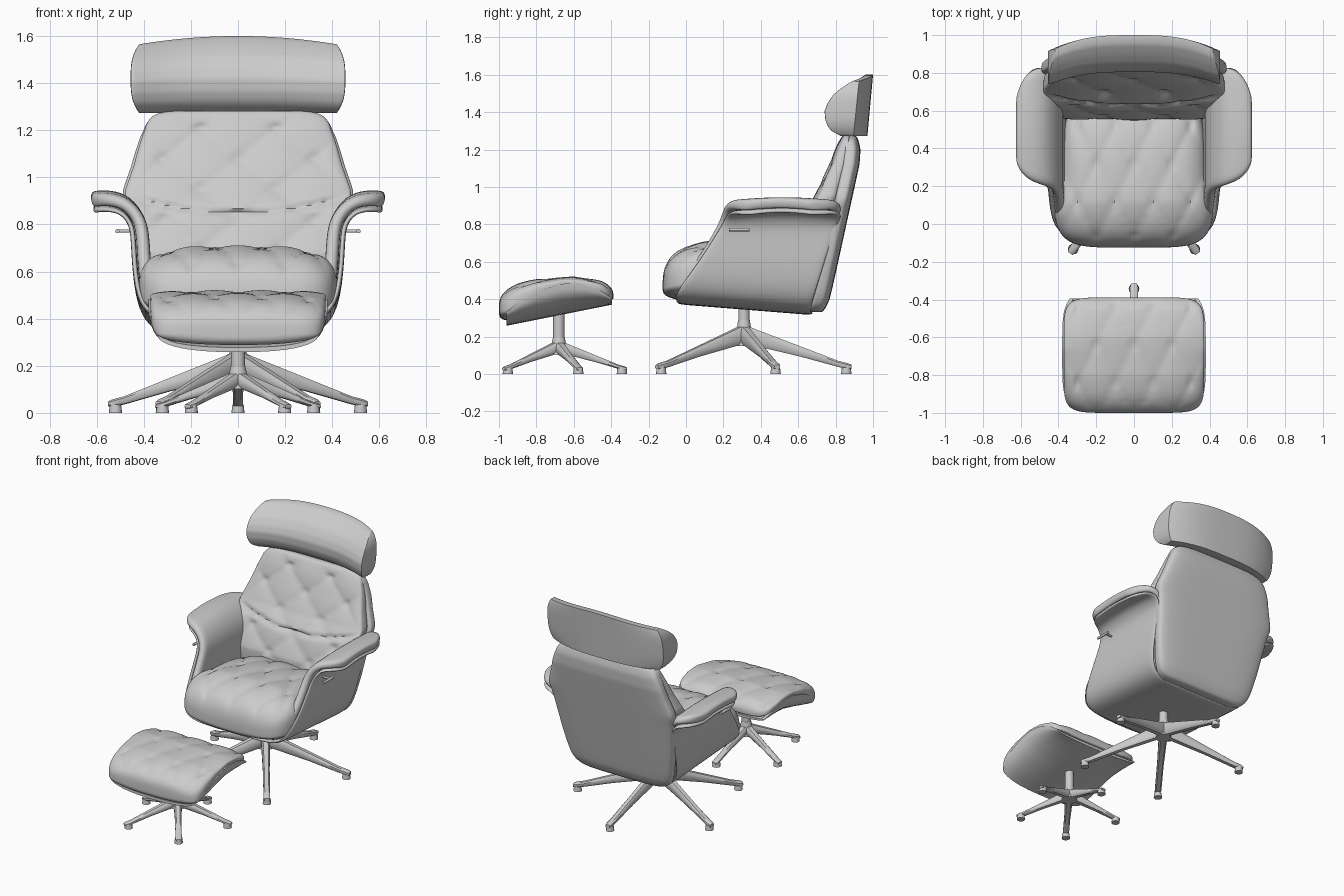
import bpy, bmesh
from math import sin, cos, pi, radians, exp, hypot
from mathutils import Matrix, Vector

if "Cube" in bpy.data.objects:
    bpy.data.objects.remove(bpy.data.objects["Cube"])


def interp(table, t):
    """Piecewise-linear lookup in a list of (t, value) pairs."""
    if t <= table[0][0]:
        return table[0][1]
    for (a, va), (b, vb) in zip(table, table[1:]):
        if t <= b:
            return va + (vb - va) * (t - a) / (b - a)
    return table[-1][1]


def loft(name, rings, subdiv=0, angle=50):
    """Skin closed rings; ring halves mirror each other so the caps are quad strips."""
    bm = bmesh.new()
    vs = [[bm.verts.new(p) for p in r] for r in rings]
    n = len(vs[0])
    for a, b in zip(vs, vs[1:]):
        for i in range(n):
            bm.faces.new((a[i], a[(i + 1) % n], b[(i + 1) % n], b[i]))
    for r in (vs[0], vs[-1]):
        for i in range(n // 2 - 1):
            bm.faces.new((r[i], r[i + 1], r[n - 2 - i], r[n - 1 - i]))
    bmesh.ops.recalc_face_normals(bm, faces=bm.faces)
    return finish(name, bm, subdiv, angle)


def finish(name, bm, subdiv=0, angle=50):
    me = bpy.data.meshes.new(name)
    bm.to_mesh(me)
    bm.free()
    me.polygons.foreach_set("use_smooth", [True] * len(me.polygons))
    if not subdiv:
        me.set_sharp_from_angle(angle=radians(angle))
    ob = bpy.data.objects.new(name, me)
    bpy.context.collection.objects.link(ob)
    if subdiv:
        m = ob.modifiers.new("smooth", 'SUBSURF')
        m.levels = m.render_levels = subdiv
    return ob


def sup(s, n):
    return max(0.0, 1 - abs(s) ** n) ** (1 / n)


def cushion(name, a0, a1, w, low, mid, high, ends=(5, 3), side=(3.5, 2.2),
            relief=None, upright=False, na=64, nx=56):
    """Pillow along axis a; low/mid/high are height functions, relief adds tufting."""
    rings = []
    for j in range(na + 1):
        s = 0.999 * sin(pi / 2 * (2 * j / na - 1))
        a = (a0 + a1) / 2 + (a1 - a0) / 2 * s
        ew, eh = sup(s, ends[0]), sup(s, ends[1])
        ring = []
        for top in (1, 0):
            for i in range(nx):
                k = (2 * i + 1) / nx - 1
                u = sin(pi / 2 * (k if top else -k))
                x, m = w(a) * ew * u, mid(a)
                h = m + ((high if top else low)(a) - m) * eh * sup(u, side[1 - top])
                if top and relief:
                    h += relief(x, a) * min(1, (1 - abs(u)) * 5) * min(1, (1 - abs(s)) * 6)
                ring.append((x, -h, a) if upright else (x, a, h))
        rings.append(ring)
    return loft(name, rings)


def tufts(cx, ca, dx, da, depth):
    """Diamond button pattern: creases between buttons plus a dimple at each one."""
    def f(x, a):
        p, q = (x - cx) / dx + (a - ca) / da, (x - cx) / dx - (a - ca) / da
        sp, sq = abs(sin(pi * p)), abs(sin(pi * q))
        return -depth * (1 - (sp * sq) ** 0.5) - depth * exp(-(sp * sp + sq * sq) / 0.12)
    return f


def box_loft(name, stations, place):
    """Tapered rounded bar; stations are (r, half width, z low, z high)."""
    rings = []
    for r, hw, z0, z1 in stations:
        c, h = (z0 + z1) / 2, (z1 - z0) / 2
        pts = [(1, .5), (.6, 1), (-.6, 1), (-1, .5), (-1, -.5), (-.6, -1), (.6, -1), (1, -.5)]
        rings.append([place @ Vector((r, hw * p, c + h * q)) for p, q in pts])
    return loft(name, rings, angle=40)


def cylinder(name, p0, p1, r0, r1, seg=24):
    p0, p1 = Vector(p0), Vector(p1)
    bm = bmesh.new()
    m = Matrix.Translation((p0 + p1) / 2) @ (p1 - p0).to_track_quat('Z', 'Y').to_matrix().to_4x4()
    bmesh.ops.create_cone(bm, cap_ends=True, segments=seg, radius1=r0, radius2=r1,
                          depth=(p1 - p0).length, matrix=m)
    return finish(name, bm)


# Five-legged star bases
def star_base(prefix, y, reach, zs, top):
    st = [(0, .034, .15, .26), (.06, .028, .145, .235), (.3, .022, .088, .143),
          (.5, .022, .033, .066), (.555, .021, .02, .052), (.572, .016, .022, .044)]
    st = [(r * reach / .572, hw * (.8 + .2 * zs), a * zs + .005, b * zs + .005) for r, hw, a, b in st]
    for i in range(5):
        ang = pi / 2 + i * 2 * pi / 5
        box_loft(f"{prefix}_leg_{i}", st, Matrix.Translation((0, y, 0)) @ Matrix.Rotation(ang, 4, 'Z'))
        fx, fy = (reach - .028) * cos(ang), y + (reach - .028) * sin(ang)
        cylinder(f"{prefix}_foot_{i}", (fx, fy, 0), (fx, fy, .035), .028, .024, 16)
    cylinder(f"{prefix}_hub", (0, y, .15 * zs), (0, y, .29 * zs), .052, .031)
    cylinder(f"{prefix}_column", (0, y, .2 * zs), (0, y, top), .03, .03)


star_base("chair", .31, .575, 1, .38)
star_base("ottoman", -.68, .365, .68, .33)

# Seat and arm shell: half profile rows of (x, z, front y, back y)
half = [(.0, .345, -.05, .68), (.2, .345, -.05, .68), (.33, .362, -.06, .67), (.40, .41, -.05, .68),
        (.435, .50, .0, .71), (.45, .62, .08, .75), (.455, .74, .155, .79), (.463, .80, .195, .815),
        (.50, .842, .215, .835), (.55, .852, .24, .82), (.59, .85, .28, .76), (.612, .845, .34, .67)]
prof = [(-x, z, f, b) for x, z, f, b in half[:0:-1]] + half


def tub(name, t0, t1, grow):
    def point(i, t, v):
        x, z, f, b = prof[i]
        p, q = prof[max(i - 1, 0)], prof[min(i + 1, len(prof) - 1)]
        dx, dz = q[0] - p[0], q[1] - p[1]
        length = hypot(dx, dz)
        y = f - grow + (b - f + grow) * v
        tilt = (.30 - y) * .08 * max(0, min(1, (.6 - z) / .25))
        crown = .015 * sin(pi * v) if z > .8 else 0
        return (x - dz / length * t, y, z + dx / length * t + tilt + crown)
    n = len(prof)
    loft(name, [[point(i, t0, j / 9) for i in range(n)] +
                [point(i, t1, j / 9) for i in reversed(range(n))] for j in range(10)], subdiv=2)


tub("arm_shell", 0, .022, 0)
tub("arm_padding", .024, .08, .015)

# Seat cushion
cushion("seat_cushion", -.125, .66,
        lambda a: interp([(-.12, .42), (.05, .425), (.25, .39), (.66, .37)], a),
        lambda a: .375, lambda a: interp([(-.12, .46), (.1, .52), (.6, .5)], a),
        lambda a: interp([(-.12, .70), (.12, .715), (.6, .68)], a),
        relief=tufts(.1, .12, .2, .4, .013))

# Backrest shell and padding (heights measured towards the front)
rear = [(.33, .745), (.40, .77), (1.12, .928), (1.2, .935), (1.28, .925)]
width = [(.33, .385), (.6, .435), (.86, .472), (.92, .49), (.95, .488), (1.05, .453), (1.2, .412), (1.28, .408)]
front = [(.5, .53), (.68, .55), (.86, .62), (.95, .685), (1.1, .755), (1.28, .825)]
cushion("back_shell", .33, 1.275, lambda a: interp(width, a),
        lambda a: -interp(rear, a), lambda a: -interp(rear, a) + .06,
        lambda a: -interp(rear, a) + .10, ends=(9, 8), side=(5, 4), upright=True)

diamonds = tufts(0, 1.08, .32, .26, .014)


def back_relief(x, z):
    fold = z - (.85 + .33 * x * x)
    return diamonds(x, z) - .018 * exp(-(fold / .012) ** 2)


cushion("back_cushion", .48, 1.283, lambda a: interp(width, a) - .01,
        lambda a: -interp(rear, a) + .05, lambda a: -interp(front, a) - .05,
        lambda a: -interp(front, a), ends=(9, 6), side=(4, 4), relief=back_relief,
        upright=True, na=90)

# Wrap-around headrest with a D-shaped section
thick = [(0, .075), (.07, .12), (.15, .148), (.28, .17), (.45, .18), (.6, .168),
         (.75, .14), (.87, .10), (.95, .065), (1, .04)]


def headrest_ring(s):
    ring = []
    for is_front in (1, 0):
        for i in range(25):
            v = i / 24 if is_front else 1 - i / 24
            x = .456 * s * (1 - .08 * abs(2 * v - 1) ** 3)
            z = 1.273 + (.327 - .035 * s * s) * v
            y = .97 + .03 * v - .075 * abs(s) ** 3
            if is_front:
                y -= interp(thick, v) * (.85 + .15 * sup(s, 6))
            ring.append((x, y, z))
    return ring


loft("headrest", [headrest_ring(sin(pi / 2 * (j / 20 - 1))) for j in range(41)], angle=45)

# Recline levers under both armrests
for sx, side_name in ((1, "right"), (-1, "left")):
    cylinder(f"lever_stem_{side_name}", (sx * .44, .31, .772), (sx * .515, .31, .772), .007, .007, 12)
    cylinder(f"lever_bar_{side_name}", (sx * .512, .23, .772), (sx * .512, .34, .772), .009, .009, 12)

# Ottoman shell and cushion
rim = [(-.97, .33), (-.9, .385), (-.8, .44), (-.66, .485), (-.55, .478), (-.45, .445), (-.39, .40)]


def keel(y):
    return .26 + .11 * (y + .95) / .55


def ottoman_ring(j):
    t = j / 16
    y = -.96 + .565 * t
    w = .38 * (1 - .1 * abs(2 * t - 1) ** 5)
    ring = []
    for inner in (0, 1):
        for i in range(25):
            u = sin(pi / 2 * (i / 12 - 1)) * (-1 if inner else 1)
            z = interp(rim, y) - (interp(rim, y) - keel(y) - .02 * inner) * sup(u, 2.4)
            ring.append((u * (w - .02 * inner), y, z))
    return ring


loft("ottoman_shell", [ottoman_ring(j) for j in range(17)])
cushion("ottoman_cushion", -1.0, -.388, lambda a: .372,
        lambda a: keel(a) + .012, lambda a: interp(rim, a) + .01,
        lambda a: interp([(-1, .475), (-.8, .508), (-.6, .522), (-.45, .505), (-.39, .49)], a),
        ends=(7, 3.5), side=(3.5, 2.4), relief=tufts(.1, -.84, .2, .4, .01))
